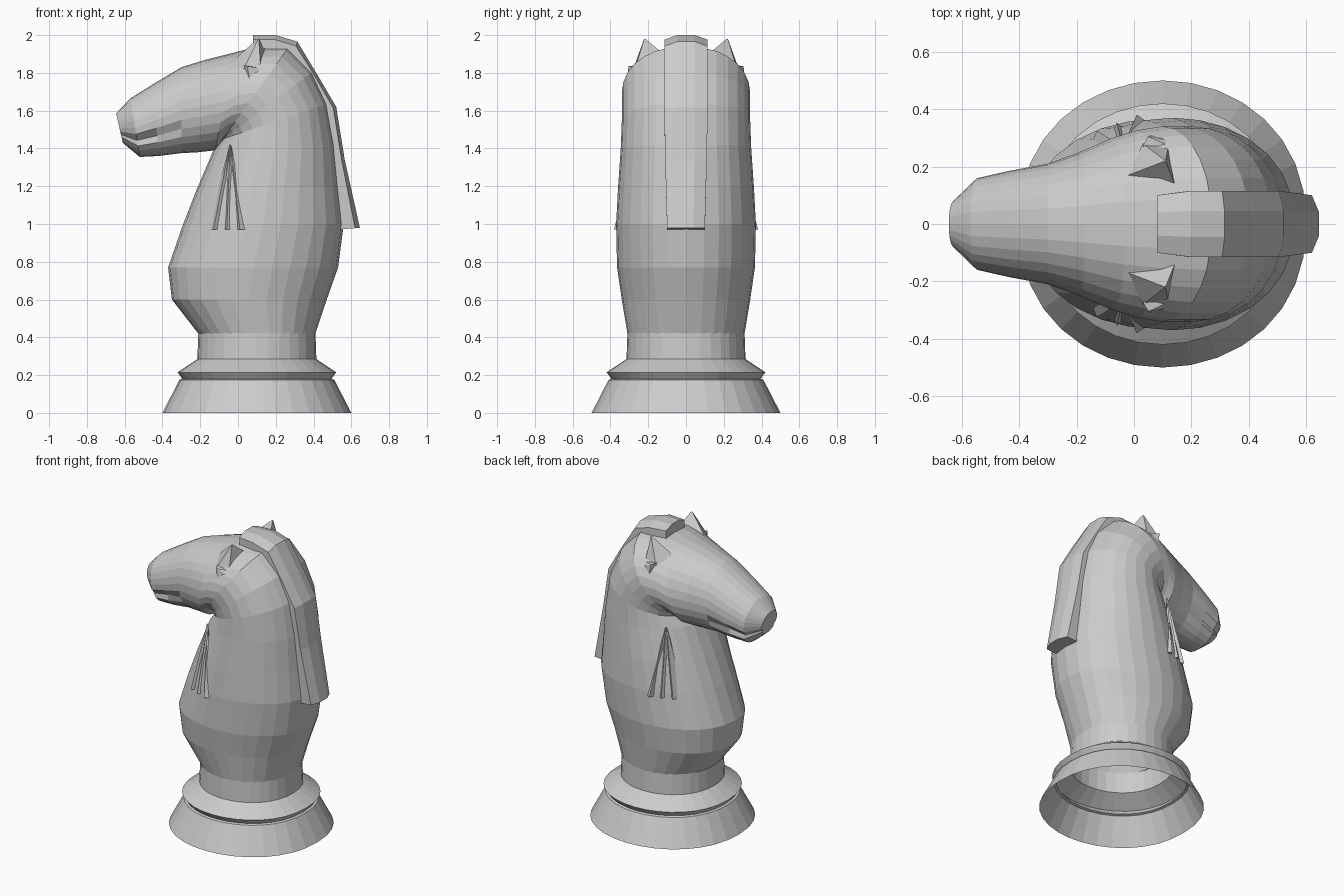
import bpy, bmesh, math
from mathutils import Vector

cube = bpy.data.objects.get("Cube")
if cube:
    bpy.data.objects.remove(cube, do_unlink=True)

stone = bpy.data.materials.new("light_grey")
stone.use_nodes = True
GREY = (0.6, 0.6, 0.6, 1)
stone.diffuse_color = GREY
stone.node_tree.nodes["Principled BSDF"].inputs["Base Color"].default_value = GREY


def loft(name, rings, cap_start=False, cap_end=False, closed=True):
    """Skin a list of equal-length rings of points with quads."""
    bm = bmesh.new()
    rows = [[bm.verts.new(p) for p in ring] for ring in rings]
    n = len(rows[0])
    for low, high in zip(rows, rows[1:]):
        for i in range(n if closed else n - 1):
            j = (i + 1) % n
            bm.faces.new((low[i], low[j], high[j], high[i]))
    if cap_start:
        bm.faces.new(rows[0][::-1])
    if cap_end:
        bm.faces.new(rows[-1])
    bmesh.ops.recalc_face_normals(bm, faces=bm.faces)
    mesh = bpy.data.meshes.new(name)
    bm.to_mesh(mesh)
    bm.free()
    mesh.materials.append(stone)
    obj = bpy.data.objects.new(name, mesh)
    bpy.context.collection.objects.link(obj)
    return obj


def oval(under, top, half_width, sides=28, pinch=False):
    """Oval ring spanning two side-profile points, pinched at the mouth if asked."""
    a, b = Vector((under[0], 0, under[1])), Vector((top[0], 0, top[1]))
    mid, arm = (a + b) / 2, (b - a) / 2
    ring = []
    for i in range(sides):
        t = math.tau * i / sides
        y = half_width * math.copysign(abs(math.sin(t)) ** 0.9, math.sin(t))
        if pinch and abs(math.cos(t) + 0.43) < 0.1:
            y *= 0.84
        ring.append(mid + arm * math.cos(t) + Vector((0, y, 0)))
    return ring


# Turned, hollow base
base_profile = [(0.5, 0), (0.41, 0.175), (0.395, 0.18), (0.42, 0.215),
                (0.315, 0.285), (0.31, 0.425)]
loft("base", [oval((0.1 - r, z), (0.1 + r, z), r, 32) for r, z in base_profile])

# Neck sections rise, then fan around the throat and run out along the muzzle
neck = [((-0.21, 0.42), (0.41, 0.42), 0.31), ((-0.35, 0.60), (0.47, 0.60), 0.34),
        ((-0.37, 0.77), (0.53, 0.77), 0.365), ((-0.29, 1.0), (0.56, 1.0), 0.37),
        ((-0.22, 1.18), (0.54, 1.2), 0.36), ((-0.13, 1.39), (0.52, 1.42), 0.345),
        ((-0.08, 1.45), (0.48, 1.64), 0.34), ((-0.08, 1.45), (0.40, 1.81), 0.34),
        ((-0.08, 1.45), (0.27, 1.94), 0.34), ((-0.09, 1.43), (0.1, 1.94), 0.325)]
head = [((-0.12, 1.39), (-0.03, 1.905), 0.30), ((-0.21, 1.38), (-0.17, 1.87), 0.25),
        ((-0.30, 1.375), (-0.30, 1.83), 0.21), ((-0.42, 1.36), (-0.45, 1.74), 0.185),
        ((-0.52, 1.355), (-0.57, 1.665), 0.16), ((-0.61, 1.43), (-0.645, 1.585), 0.08)]
loft("neck_and_head", [oval(*s) for s in neck]
     + [oval(*s, pinch=s[0][0] < -0.35) for s in head], cap_end=True)

# Mane: bowed strip following the crest
crest = [((0.08, 2.0), (0.08, 1.9), 0.1), ((0.2, 2.0), (0.19, 1.89), 0.115),
         ((0.315, 1.965), (0.28, 1.86), 0.115), ((0.42, 1.79), (0.36, 1.76), 0.115),
         ((0.52, 1.62), (0.45, 1.59), 0.115), ((0.565, 1.34), (0.49, 1.34), 0.11),
         ((0.645, 0.98), (0.53, 0.97), 0.1)]
mane_rings = []
for (ox, oz), (ix, iz), w in crest:
    outer, inner = Vector((ox, 0, oz)), Vector((ix, 0, iz))
    edge = outer.lerp(inner, 0.22)
    side = Vector((0, w, 0))
    mane_rings.append([inner - side, edge - side, outer - side * 0.4,
                       outer + side * 0.4, edge + side, inner + side])
loft("mane", mane_rings, True, True)


def wedge(name, base, tip, side):
    """Pyramid from a base outline to a tip, placed on one side."""
    flip = lambda p: Vector((p[0], p[1] * side, p[2]))
    apex = flip(tip)
    ring = [flip(p) for p in base]
    loft(name, [ring, [apex.lerp(p, 0.04) for p in ring]], True, True)


for label, side in (("left", 1), ("right", -1)):
    # Ears with a small fold behind and below
    wedge(label + "_ear", [(-0.02, 0.17, 1.87), (0.03, 0.28, 1.82),
                           (0.12, 0.27, 1.82), (0.15, 0.12, 1.9)],
          (0.11, 0.22, 1.985), side)
    wedge(label + "_ear_fold", [(0.03, 0.27, 1.84), (0.06, 0.31, 1.77),
                                (0.18, 0.28, 1.78), (0.17, 0.25, 1.82)],
          (0.05, 0.305, 1.835), side)
    # Throat tendons fanning down from the jaw
    for k, x in enumerate((-0.13, -0.06, 0.01)):
        y = 0.28 + 0.028 * k
        wedge(f"{label}_tendon_{k + 1}",
              [(x - 0.03, y - 0.03, 0.97), (x, y + 0.045, 0.97),
               (x + 0.035, y + 0.02, 0.97), (x, y - 0.08, 0.97)],
              (-0.04, 0.27, 1.44), side)
